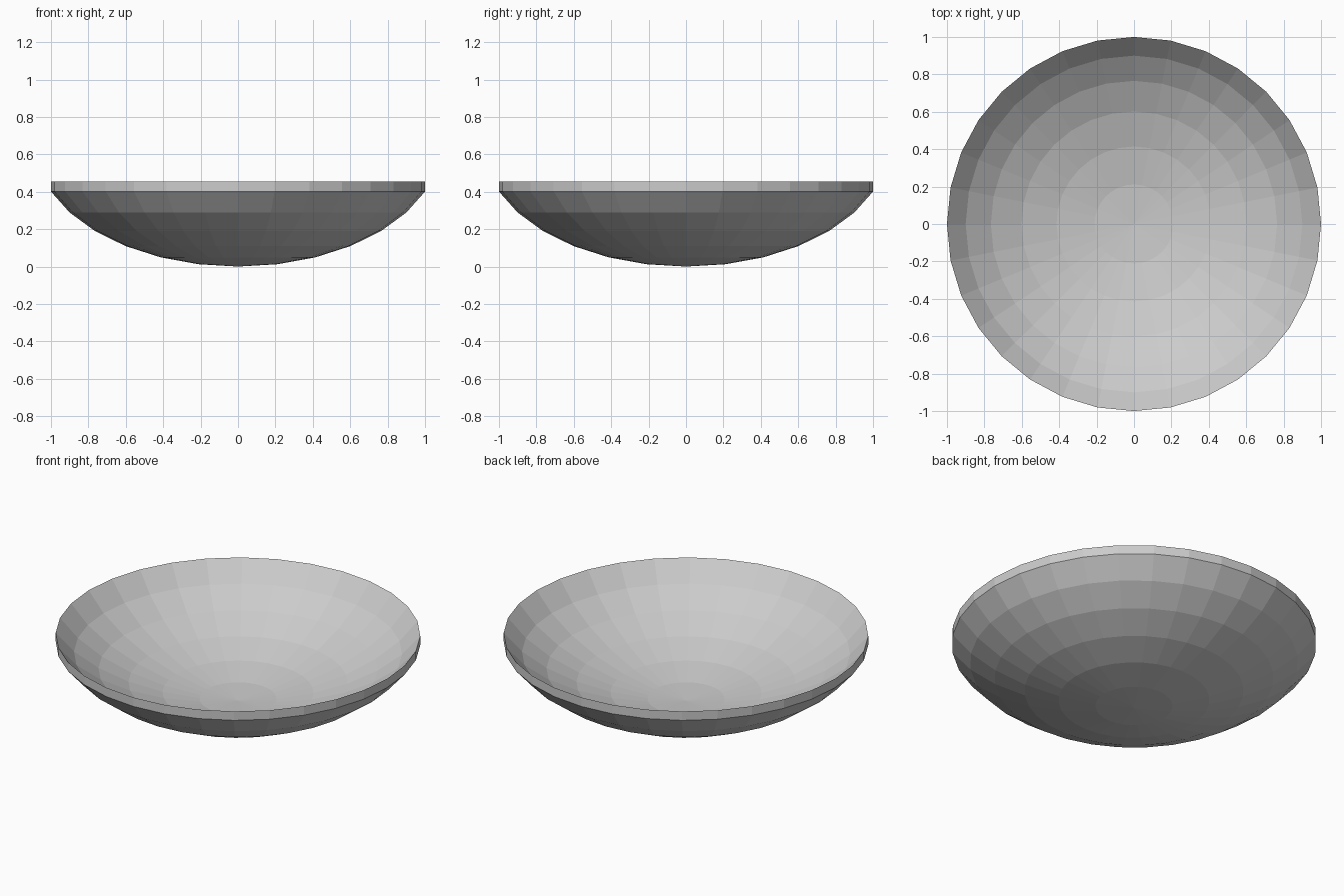
import bpy, bmesh
from math import sin, cos, pi

if "Cube" in bpy.data.objects:
    bpy.data.objects.remove(bpy.data.objects["Cube"])

SIDES, RINGS = 32, 6
K = 1 / sin(RINGS * pi / 16)      # scale so that the rim radius is 1
THICK = 0.05 * K

bm = bmesh.new()

# one shell of the flattened sphere cap, raised by dz
def shell(dz, inward):
    centre = bm.verts.new((0, 0, dz))
    rings = []
    for k in range(1, RINGS + 1):
        r, z = K * sin(k * pi / 16), 0.6 * K * (1 - cos(k * pi / 16)) + dz
        rings.append([bm.verts.new((r * cos(2 * pi * i / SIDES), r * sin(2 * pi * i / SIDES), z))
                      for i in range(SIDES)])
    for i in range(SIDES):
        j = (i + 1) % SIDES
        bm.faces.new((centre, rings[0][i], rings[0][j]))
        for a, b in zip(rings, rings[1:]):
            bm.faces.new((a[i], b[i], b[j], a[j]))
    return rings[-1]

# underside, inside and the upright rim band joining them
low = shell(0, False)
top = shell(THICK, True)
for i in range(SIDES):
    j = (i + 1) % SIDES
    bm.faces.new((low[i], low[j], top[j], top[i]))
bmesh.ops.recalc_face_normals(bm, faces=bm.faces)

mesh = bpy.data.meshes.new("bowl")
bm.to_mesh(mesh)
bm.free()
bpy.context.collection.objects.link(bpy.data.objects.new("bowl", mesh))
